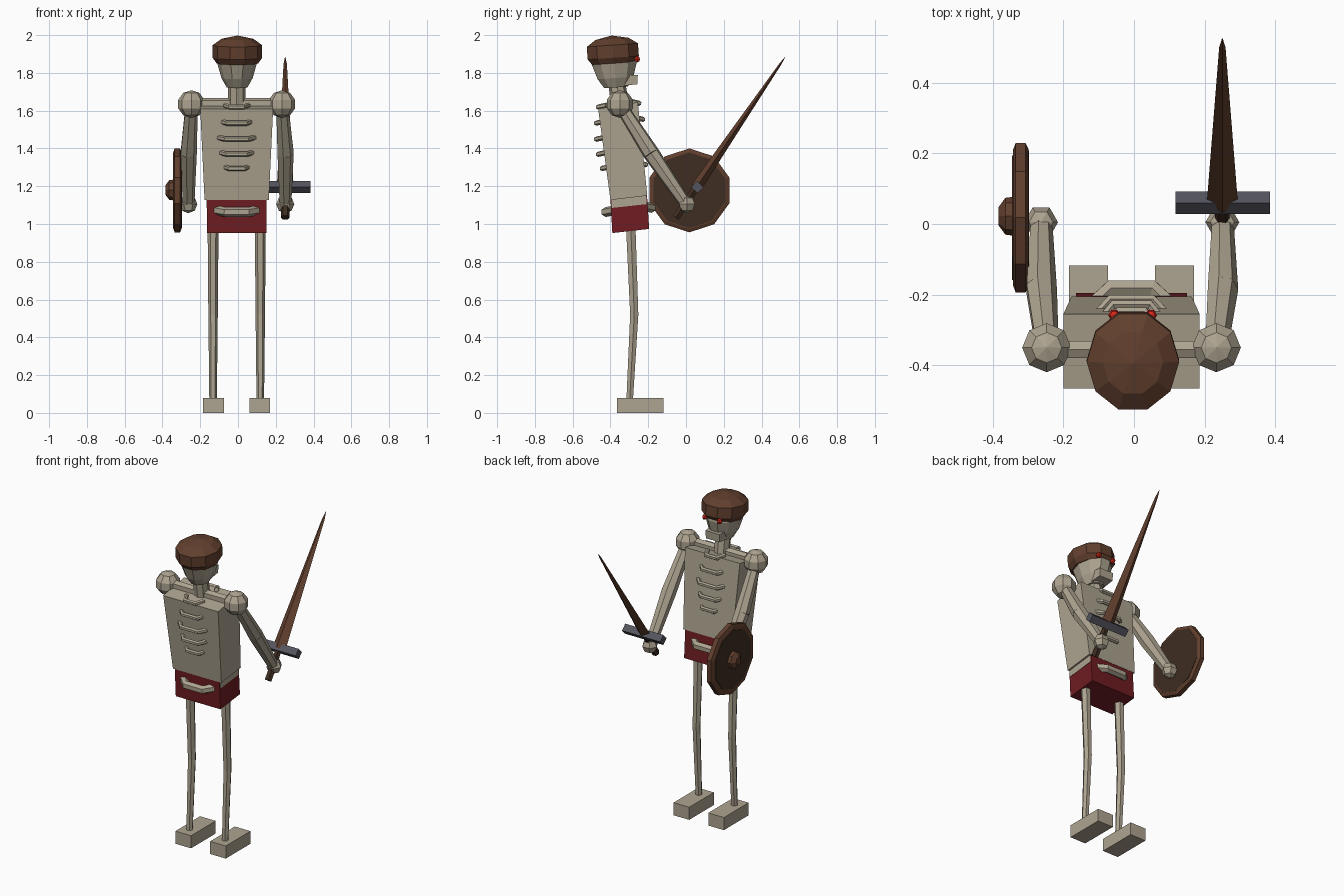
import bpy, bmesh
from math import sin, cos, tau, radians
from mathutils import Vector, Matrix

if "Cube" in bpy.data.objects:
    bpy.data.objects.remove(bpy.data.objects["Cube"])

def material(name, r, g, b):
    m = bpy.data.materials.new(name)
    m.diffuse_color = (r, g, b, 1)
    m.use_nodes = True
    m.node_tree.nodes["Principled BSDF"].inputs["Base Color"].default_value = m.diffuse_color
    return m

BONE = material("bone", 0.42, 0.37, 0.28)
RED = material("red_cloth", 0.16, 0.012, 0.016)
BROWN = material("brown", 0.12, 0.05, 0.027)
DARK = material("dark_wood", 0.05, 0.026, 0.016)
STEEL = material("steel", 0.09, 0.09, 0.115)
GLOW = material("glowing_red", 0.7, 0.02, 0.01)
CX = -0.007   # body centre line

def finish(name, bm, mat):
    bmesh.ops.recalc_face_normals(bm, faces=bm.faces[:])
    me = bpy.data.meshes.new(name)
    bm.to_mesh(me)
    bm.free()
    me.materials.append(mat)
    ob = bpy.data.objects.new(name, me)
    bpy.context.collection.objects.link(ob)
    return ob

def skin(name, rings, mat):
    """Join equal-sized rings of points and cap both ends."""
    bm = bmesh.new()
    loops = [[bm.verts.new(p) for p in ring] for ring in rings]
    n = len(loops[0])
    for a, b in zip(loops, loops[1:]):
        for i in range(n):
            j = (i + 1) % n
            bm.faces.new((a[i], a[j], b[j], b[i]))
    bm.faces.new(loops[0])
    bm.faces.new(loops[-1])
    bmesh.ops.remove_doubles(bm, verts=bm.verts[:], dist=0.0005)
    return finish(name, bm, mat)

def slab(name, profile, mat, cx=CX):
    """Solid from a side profile of (y, z, half width)."""
    return skin(name, [[(cx + s * w, y, z) for y, z, w in profile] for s in (-1, 1)], mat)

def box(name, lo, hi, mat):
    cx, w = (lo[0] + hi[0]) / 2, (hi[0] - lo[0]) / 2
    p = [(lo[1], lo[2]), (hi[1], lo[2]), (hi[1], hi[2]), (lo[1], hi[2])]
    return slab(name, [(y, z, w) for y, z in p], mat, cx)

def lathe(name, profile, mat, centre, n=10, sy=1.0, rot=None):
    """Rings of (radius, height) round a local z axis."""
    rot = rot or Matrix.Identity(3)
    c = Vector(centre)
    rings = [[c + rot @ Vector((r * cos(tau * i / n), sy * r * sin(tau * i / n), h))
              for i in range(n)] for r, h in profile]
    return skin(name, rings, mat)

def ball(name, c, r, mat, n=8, k=5):
    prof = [(max(r * sin(tau / 2 * i / k), 0.0001), -r * cos(tau / 2 * i / k)) for i in range(k + 1)]
    return lathe(name, prof, mat, c, n)

def tube(name, pts, radii, mat, n=6, flat=1.0):
    """Tapered tube through points."""
    P = [Vector(p) for p in pts]
    d = (P[-1] - P[0]).normalized()
    ref = Vector((0, 0, 1)) if abs(d.x) > 0.5 else Vector((1, 0, 0))
    rings = []
    for i, p in enumerate(P):
        t = (P[min(i + 1, len(P) - 1)] - P[max(i - 1, 0)]).normalized()
        v = t.cross(ref).normalized()
        u = v.cross(t)
        rings.append([p + radii[i] * (u * cos(tau * k / n) + flat * v * sin(tau * k / n))
                      for k in range(n)])
    return skin(name, rings, mat)

# Torso, pelvis cloth and side waist strips
slab("torso", [(-0.465, 1.61, 0.193), (-0.255, 1.645, 0.193),
               (-0.205, 1.15, 0.17), (-0.40, 1.127, 0.17)], BONE)
slab("pelvis_cloth", [(-0.40, 1.135, 0.157), (-0.207, 1.16, 0.157),
                      (-0.195, 0.974, 0.157), (-0.39, 0.952, 0.157)], RED)
slab("waist_strip", [(-0.395, 1.135, 0.159), (-0.211, 1.158, 0.159),
                     (-0.209, 1.105, 0.159), (-0.393, 1.085, 0.159)], BONE)

# Ribs and hip bone, bulging from front and back
ribs = [(1.625, 0.062, -0.465, -0.248), (1.54, 0.087, -0.475, -0.228), (1.455, 0.1, -0.475, -0.212),
        (1.375, 0.087, -0.465, -0.212), (1.30, 0.068, -0.445, -0.212)]
for i, (z, w, yb, yf) in enumerate(ribs):
    for side, y, inner, dz in (("back", yb, 0.045, 0), ("front", yf, -0.045, 0.02)):
        tube(f"rib_{side}_{i + 1}",
             [(CX - w, y + inner, z + dz + 0.004), (CX - w * 0.6, y, z + dz - 0.006),
              (CX + w * 0.6, y, z + dz - 0.006), (CX + w, y + inner, z + dz + 0.004)],
             [0.014] * 4, BONE)
for side, y, inner, z in (("back", -0.425, 0.045, 1.063), ("front", -0.182, -0.045, 1.085)):
    tube("hip_bone_" + side, [(CX - 0.105, y + inner, z + 0.01), (CX - 0.06, y, z),
                              (CX + 0.06, y, z), (CX + 0.105, y + inner, z + 0.01)],
         [0.026] * 4, BONE)

# Collar bar, neck and head
tube("collar_bar", [(CX - 0.22, -0.355, 1.64), (CX + 0.22, -0.355, 1.64)], [0.028] * 2, BONE)
tube("neck", [(CX, -0.345, 1.6), (CX, -0.37, 1.77)], [0.046, 0.046], BONE, 8)
tilt = Matrix.Rotation(radians(4), 3, 'X')
lathe("skull", [(0.055, -0.115), (0.083, -0.065), (0.104, 0.01), (0.1, 0.08), (0.06, 0.12)],
      BONE, (-0.005, -0.378, 1.838), 10, 1.2, tilt)
slab("jaw", [(-0.39, 1.725, 0.052), (-0.258, 1.74, 0.047),
             (-0.255, 1.79, 0.05), (-0.38, 1.79, 0.058)], BONE)
lathe("cap", [(0.11, -0.072), (0.131, -0.042), (0.131, 0.025), (0.085, 0.058), (0.0001, 0.076)],
      BROWN, (-0.003, -0.388, 1.922), 10, 1.09, tilt)
for s, side in ((-1, "left"), (1, "right")):
    ball("eye_" + side, (-0.004 + s * 0.052, -0.258, 1.873), 0.017, GLOW, 6, 4)

# Legs, feet, shoulders, arms and hands
for s, side, hand_x in ((-1, "left", -0.263), (1, "right", 0.25)):
    x = CX + s * 0.125
    tube("leg_" + side, [(x, -0.293, 1.0), (x, -0.274, 0.52), (x, -0.298, 0.07)],
         [0.029, 0.025, 0.02], BONE)
    fx = CX + s * 0.122
    box("foot_" + side, (fx - 0.055, -0.365, 0), (fx + 0.055, -0.118, 0.08), BONE)
    sx = CX + s * 0.24
    ball("shoulder_" + side, (sx, -0.35, 1.635), 0.073, BONE, 8, 5)
    elbow = (hand_x, -0.185, 1.375)
    tube("upper_arm_" + side, [(sx, -0.345, 1.625), elbow], [0.034, 0.045], BONE, 7)
    tube("forearm_" + side, [elbow, (hand_x, -0.01, 1.12)], [0.045, 0.033], BONE, 7)
    ball("hand_" + side, (hand_x, 0.005, 1.105), 0.048, BONE, 6, 4)

# Round shield on the left arm, with darker inner faces and a boss
face_x = Matrix.Rotation(radians(-90), 3, 'Y')
lathe("shield_rim", [(0.205, -0.022), (0.222, -0.014), (0.222, 0.014), (0.2, 0.022)],
      BROWN, (-0.321, 0.018, 1.178), 10, 1, face_x)
lathe("shield_board", [(0.2, -0.024), (0.185, 0.024)], DARK, (-0.321, 0.018, 1.178), 10, 1, face_x)
lathe("shield_boss", [(0.055, 0), (0.052, 0.022), (0.025, 0.042)],
      BROWN, (-0.342, 0.022, 1.18), 8, 1, face_x)

# Sword in the right hand
base = Vector((0.25, 0.055, 1.195))
axis = Vector((0, 0.563, 0.826))
tube("sword_grip", [base - axis * 0.195, base], [0.023, 0.02], DARK, 6)
tube("sword_blade", [base, base + axis * 0.03, base + axis * 0.79, base + axis * 0.835],
     [0.043, 0.043, 0.009, 0.001], BROWN, 4, 0.65)
tube("sword_guard", [(0.117, 0.06, 1.195), (0.385, 0.06, 1.195)], [0.032, 0.032], STEEL, 4)
